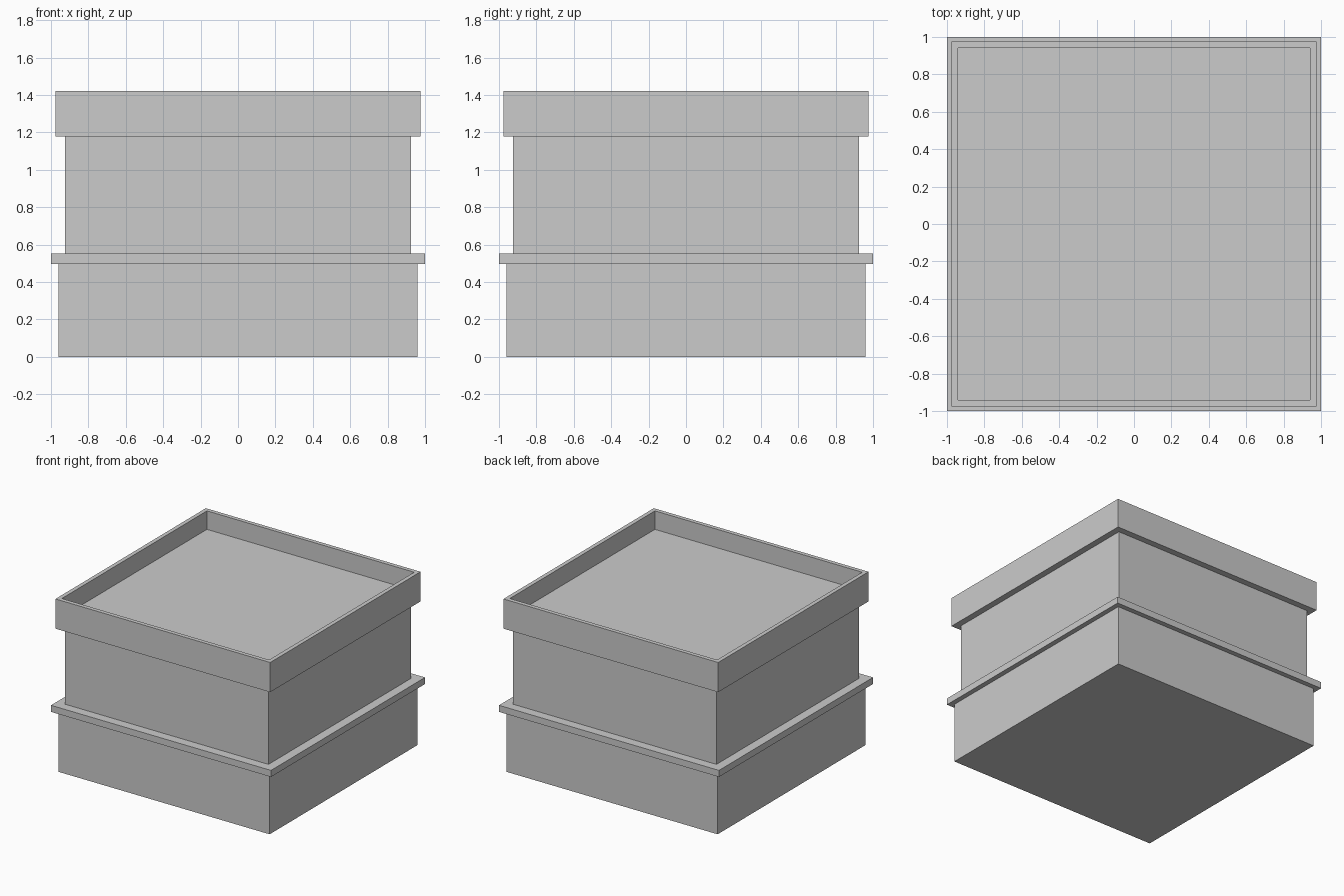
import bpy
import bmesh

if "Cube" in bpy.data.objects:
    bpy.data.objects.remove(bpy.data.objects["Cube"])

# Stepped square profile (half width, height), from the underside up,
# over the rim and down into the shallow tray
PROFILE = [
    (0.96, 0.0), (0.96, 0.497),      # base
    (1.0, 0.497), (1.0, 0.551),      # ledge
    (0.924, 0.551), (0.924, 1.178),  # body
    (0.976, 1.178), (0.976, 1.422),  # top band
    (0.942, 1.422), (0.942, 1.27),   # rim and tray wall
]
CORNERS = [(-1, -1), (1, -1), (1, 1), (-1, 1)]


def square_stack(name, profile):
    bm = bmesh.new()
    rings = [[bm.verts.new((x * w, y * w, z)) for x, y in CORNERS]
             for w, z in profile]
    # walls and steps between neighbouring rings
    for low, high in zip(rings, rings[1:]):
        for i in range(4):
            j = (i + 1) % 4
            bm.faces.new((low[i], low[j], high[j], high[i]))
    # underside and tray floor
    bm.faces.new(rings[0][::-1])
    bm.faces.new(rings[-1])
    bmesh.ops.recalc_face_normals(bm, faces=bm.faces)
    mesh = bpy.data.meshes.new(name)
    bm.to_mesh(mesh)
    bm.free()
    obj = bpy.data.objects.new(name, mesh)
    bpy.context.collection.objects.link(obj)
    return obj


square_stack("stepped_square_block", PROFILE)
